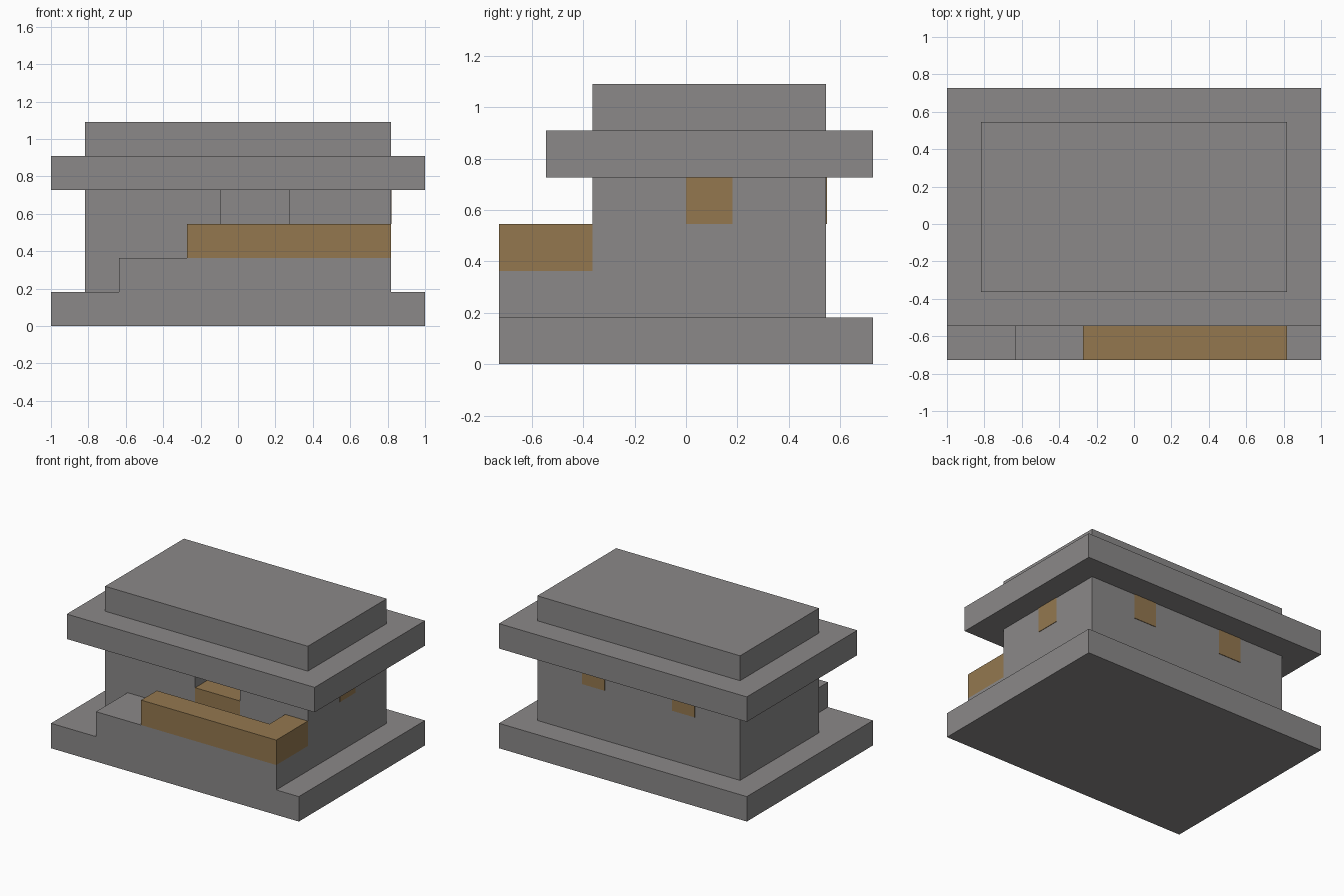
import bpy
import bmesh

if "Cube" in bpy.data.objects:
    bpy.data.objects.remove(bpy.data.objects["Cube"], do_unlink=True)

U = 2 / 11   # one block; the model is eleven blocks wide


def material(name, rgb):
    mat = bpy.data.materials.new(name)
    mat.use_nodes = True
    mat.diffuse_color = (*rgb, 1)
    mat.node_tree.nodes["Principled BSDF"].inputs["Base Color"].default_value = (*rgb, 1)
    return mat


STONE = material("stone grey", (0.256, 0.248, 0.248))
WOOD = material("wood brown", (0.295, 0.187, 0.078))


def prism(name, outline, z0, z1, mat):
    """Extrude a floor-plan outline, given in blocks, from z0 to z1."""
    bm = bmesh.new()
    face = bm.faces.new([bm.verts.new((x * U, y * U, z0 * U)) for x, y in outline])
    grown = bmesh.ops.extrude_face_region(bm, geom=[face])["geom"]
    tops = [v for v in grown if isinstance(v, bmesh.types.BMVert)]
    bmesh.ops.translate(bm, verts=tops, vec=(0, 0, (z1 - z0) * U))
    bmesh.ops.recalc_face_normals(bm, faces=bm.faces)
    mesh = bpy.data.meshes.new(name)
    bm.to_mesh(mesh)
    bm.free()
    mesh.materials.append(mat)
    obj = bpy.data.objects.new(name, mesh)
    bpy.context.collection.objects.link(obj)
    return obj


def box(name, x0, x1, y0, y1, z0, z1, mat):
    return prism(name, [(x0, y0), (x1, y0), (x1, y1), (x0, y1)], z0, z1, mat)


def combine(target, tool, operation):
    """Apply a boolean and remove the tool object."""
    mod = target.modifiers.new("shape", "BOOLEAN")
    mod.operation = operation
    mod.solver = "EXACT"
    mod.object = tool
    bpy.context.view_layer.objects.active = target
    bpy.ops.object.modifier_apply(modifier=mod.name)
    bpy.data.objects.remove(tool, do_unlink=True)


# Base slab with the raised porch step along the front
base = box("base_and_porch", -5.5, 5.5, -4, 4, 0, 1, STONE)
porch = box("porch_step", -3.5, 4.5, -4, -2, 0.5, 2, STONE)
combine(base, porch, "UNION")

# Wooden rail, turning back to the wall at its left end
prism("porch_rail", [(-1.5, -4), (4.5, -4), (4.5, -2), (3.5, -2), (3.5, -3), (-1.5, -3)],
      2, 3, WOOD)

# Main walls with the front opening and its wooden sill
walls = box("walls", -4.5, 4.5, -2, 3, 1, 4, STONE)
opening = box("opening_cutter", -0.5, 1.5, -2.5, -1, 2, 4.5, STONE)
combine(walls, opening, "DIFFERENCE")
box("opening_sill", -0.5, 1.5, -2, -1, 2, 3, WOOD)

# Flush wooden panels on the back and left walls
T = 0.02
for side, x in (("left", 1.5), ("right", -2.5)):
    box("back_panel_" + side, x, x + 1, 3, 3 + T, 3, 4, WOOD)
box("side_panel", 4.5, 4.5 + T, 0, 1, 3, 4, WOOD)

# Overhanging roof slab and the smaller slab on top
box("roof_slab", -5.5, 5.5, -3, 4, 4, 5, STONE)
box("roof_cap", -4.5, 4.5, -2, 3, 5, 6, STONE)
